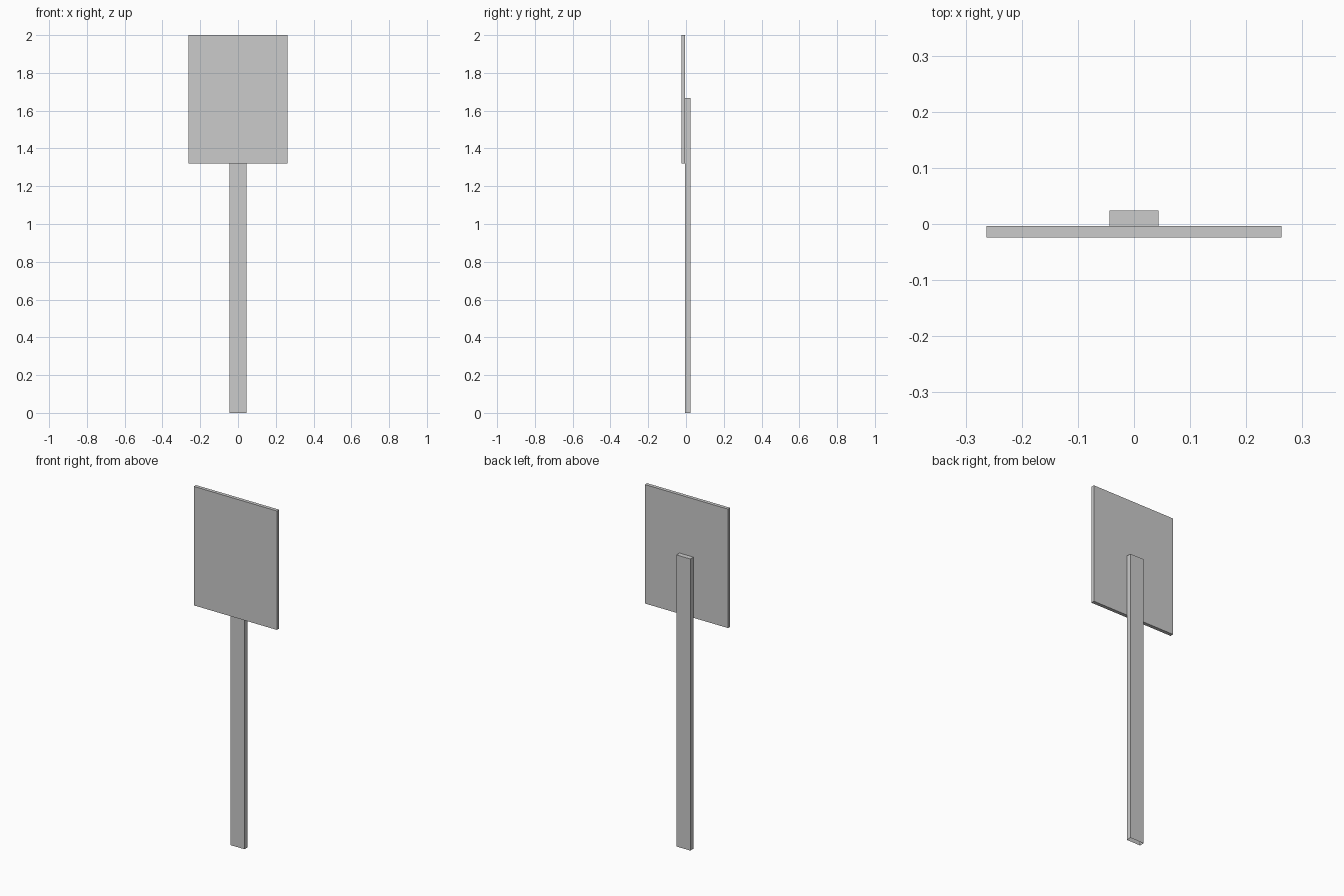
import bpy, bmesh
from mathutils import Vector

if "Cube" in bpy.data.objects:
    bpy.data.objects.remove(bpy.data.objects["Cube"])


def box(name, lo, hi, open_bottom=False):
    """Axis-aligned box between two corners, optionally without its bottom face."""
    lo, hi = Vector(lo), Vector(hi)
    bm = bmesh.new()
    bmesh.ops.create_cube(bm, size=1)
    bmesh.ops.scale(bm, vec=hi - lo, verts=bm.verts)
    bmesh.ops.translate(bm, vec=(lo + hi) / 2, verts=bm.verts)
    if open_bottom:
        bm.normal_update()
        bottom = [f for f in bm.faces if f.normal.z < -0.5]
        bmesh.ops.delete(bm, geom=bottom, context='FACES_ONLY')
    mesh = bpy.data.meshes.new(name)
    bm.to_mesh(mesh)
    bm.free()
    obj = bpy.data.objects.new(name, mesh)
    bpy.context.collection.objects.link(obj)
    return obj


# Post, open where it meets the ground
box("post", (-0.044, -0.004, 0), (0.044, 0.024, 1.667), open_bottom=True)

# Sign board fixed to the front of the post
box("sign_board", (-0.263, -0.024, 1.32), (0.263, -0.004, 2.0))
